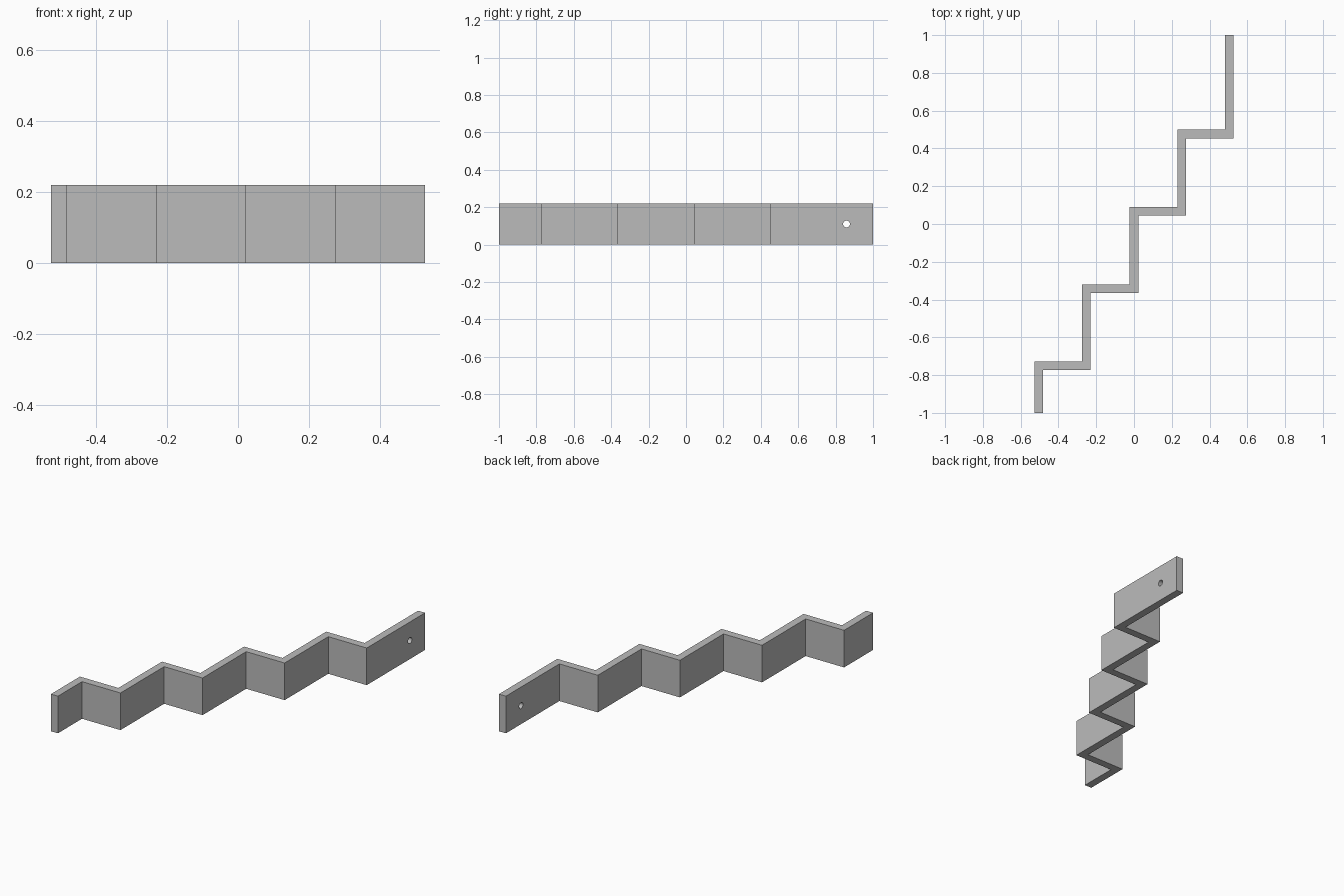
import bpy
import bmesh
import math
from mathutils import Matrix, Vector

cube = bpy.data.objects.get("Cube")
if cube:
    bpy.data.objects.remove(cube, do_unlink=True)

HEIGHT = 0.22
HALF = 0.023            # half the strip thickness
STEP_X, STEP_Y = 0.252, 0.409
STEPS = 4

grey = bpy.data.materials.new("plain grey")
grey.use_nodes = True
colour = (0.5, 0.5, 0.5, 1)
grey.diffuse_color = colour
grey.node_tree.nodes["Principled BSDF"].inputs["Base Color"].default_value = colour

# Centre line of the stepped strip, from the front end to the back end
path = [(-2 * STEP_X, -1.0)]
for i in range(STEPS):
    y = -0.751 + i * STEP_Y
    path += [((i - 2) * STEP_X, y), ((i - 1) * STEP_X, y)]
path.append((2 * STEP_X, 1.0))


def offset(points, side):
    """Shift a right-angled path sideways with mitred corners."""
    shifted = []
    for i, p in enumerate(points):
        p = Vector(p)
        normals = set()
        for a, b in zip(points[max(i - 1, 0):i + 1], points[max(i - 1, 0) + 1:i + 2]):
            d = (Vector(b) - Vector(a)).normalized()
            normals.add((round(-d.y), round(d.x)))
        for n in normals:
            p += Vector(n) * side
        shifted.append(p)
    return shifted


# Folded strip: outline extruded upwards
left, right = offset(path, HALF), offset(path, -HALF)
bm = bmesh.new()
outline = [bm.verts.new((p.x, p.y, 0)) for p in left + right[::-1]]
base = bm.faces.new(outline)
top = bmesh.ops.extrude_face_region(bm, geom=[base])["geom"]
bmesh.ops.translate(bm, vec=(0, 0, HEIGHT),
                    verts=[v for v in top if isinstance(v, bmesh.types.BMVert)])
bmesh.ops.recalc_face_normals(bm, faces=bm.faces)
mesh = bpy.data.meshes.new("folded_strip")
bm.to_mesh(mesh)
bm.free()
mesh.materials.append(grey)
strip = bpy.data.objects.new("folded_strip", mesh)
bpy.context.collection.objects.link(strip)

# Round screw hole through the long back end
bm = bmesh.new()
bmesh.ops.create_cone(bm, cap_ends=True, segments=32, radius1=0.018, radius2=0.018,
                      depth=0.2, matrix=Matrix.Translation((2 * STEP_X, 0.858, HEIGHT / 2))
                      @ Matrix.Rotation(math.pi / 2, 4, "Y"))
cutter_mesh = bpy.data.meshes.new("hole_cutter")
bm.to_mesh(cutter_mesh)
bm.free()
cutter_mesh.materials.append(grey)
cutter = bpy.data.objects.new("hole_cutter", cutter_mesh)
bpy.context.collection.objects.link(cutter)
cutter.hide_render = True
cutter.hide_viewport = True

cut = strip.modifiers.new("screw_hole", "BOOLEAN")
cut.operation = "DIFFERENCE"
cut.solver = "EXACT"
cut.object = cutter

# Crisp folds with a smooth hole wall
bpy.ops.object.select_all(action="DESELECT")
strip.select_set(True)
bpy.context.view_layer.objects.active = strip
bpy.ops.object.modifier_apply(modifier=cut.name)
bpy.data.objects.remove(cutter, do_unlink=True)
bpy.ops.object.shade_smooth_by_angle(angle=math.radians(30))
